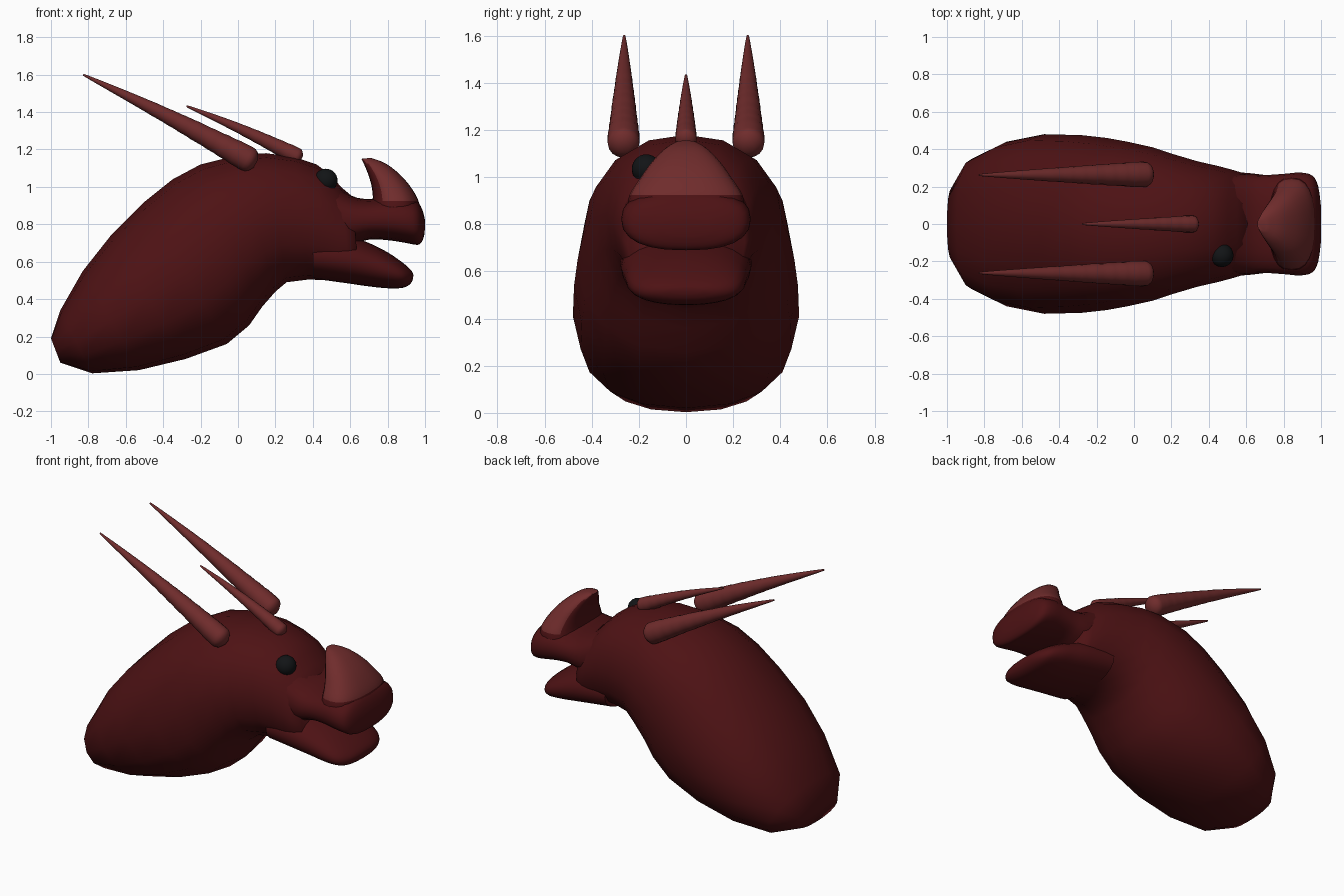
import bpy, bmesh, math
from mathutils import Vector

if "Cube" in bpy.data.objects:
    bpy.data.objects.remove(bpy.data.objects["Cube"])


def material(name, rgb):
    m = bpy.data.materials.new(name)
    m.diffuse_color = (*rgb, 1)
    m.use_nodes = True
    m.node_tree.nodes["Principled BSDF"].inputs["Base Color"].default_value = m.diffuse_color
    return m


SKIN = material("dark red skin", (0.075, 0.006, 0.007))
HORN = material("pale red horn", (0.16, 0.025, 0.025))
EYE = material("black eye", (0.006, 0.007, 0.008))


def smooth_path(rows, steps):
    """Catmull-Rom resampling of section rows."""
    if steps == 1:
        return rows
    out, n = [], len(rows)
    for i in range(n - 1):
        quad = (rows[max(i - 1, 0)], rows[i], rows[i + 1], rows[min(i + 2, n - 1)])
        for k in range(steps):
            t = k / steps
            out.append([0.5 * (2 * b + (c - a) * t + (2 * a - 5 * b + 4 * c - d) * t * t
                               + (3 * b - a - 3 * c + d) * t ** 3)
                        for a, b, c, d in zip(*quad)])
    return out + [rows[-1]]


def finish(name, bm, mats, angle=50):
    bmesh.ops.recalc_face_normals(bm, faces=bm.faces[:])
    me = bpy.data.meshes.new(name)
    bm.to_mesh(me)
    bm.free()
    for m in mats:
        me.materials.append(m)
    ob = bpy.data.objects.new(name, me)
    bpy.context.collection.objects.link(ob)
    bpy.ops.object.select_all(action='DESELECT')
    ob.select_set(True)
    bpy.context.view_layer.objects.active = ob
    bpy.ops.object.shade_smooth_by_angle(angle=math.radians(angle))
    return ob


def loft(rows, steps=1, sides=16, power=1.0):
    """Rows are: top x, top z, bottom x, bottom z, half width in y."""
    bm = bmesh.new()
    rings = []
    for tx, tz, bx, bz, hw in smooth_path(rows, steps):
        ring = []
        for k in range(sides):
            a = 2 * math.pi * k / sides
            c, s = math.cos(a), math.sin(a)
            u = math.copysign(abs(c) ** power, c) / 2 + 0.5
            y = hw * math.copysign(abs(s) ** power, s)
            ring.append(bm.verts.new((bx + (tx - bx) * u, y, bz + (tz - bz) * u)))
        rings.append(ring)
    for r, q in zip(rings, rings[1:]):
        for k in range(sides):
            j = (k + 1) % sides
            bm.faces.new((r[k], r[j], q[j], q[k]))
    bm.faces.new(rings[0])
    bm.faces.new(rings[-1])
    return bm


# Neck and skull
finish("neck_and_skull", loft([
    (-1.0, .19, -.95, .06, .19), (-.95, .34, -.78, .003, .35),
    (-.83, .55, -.53, .02, .44), (-.68, .74, -.28, .08, .48),
    (-.5, .92, -.06, .16, .475), (-.35, 1.04, .06, .26, .46),
    (-.2, 1.12, .13, .36, .44), (0, 1.17, .2, .44, .41),
    (.15, 1.18, .26, .49, .375), (.3, 1.16, .38, .505, .335),
    (.42, 1.12, .48, .5, .31), (.5, 1.06, .55, .49, .29),
    (.55, 1.0, .6, .485, .275), (.61, .95, .65, .49, .25)],
    power=.9), [SKIN], 70)

# Upper snout
finish("upper_snout", loft([
    (.45, 1.05, .45, .66, .26), (.6, .955, .6, .69, .265),
    (.7, .935, .7, .718, .262), (.8, .945, .8, .715, .268),
    (.88, .945, .9, .70, .275), (.95, .93, .96, .69, .258),
    (.985, .88, .985, .71, .2), (1.0, .82, .998, .75, .1)],
    steps=3, sides=24, power=.8), [SKIN], 70)

# Lower jaw
finish("lower_jaw", loft([
    (.4, .76, .4, .51, .28), (.58, .74, .58, .485, .275),
    (.7, .70, .7, .468, .262), (.8, .65, .8, .458, .25),
    (.88, .595, .88, .46, .22), (.925, .555, .92, .48, .15),
    (.938, .53, .935, .505, .07)],
    steps=3, sides=24, power=.9), [SKIN], 70)

# Nose horn: pale shell in front, skin on its back face and base
bm = loft([
    (.70, .86, .975, .86, .25), (.72, .925, .965, .925, .24),
    (.715, 1.0, .93, .99, .195), (.695, 1.07, .872, 1.06, .145),
    (.672, 1.125, .79, 1.125, .085), (.66, 1.15, .71, 1.155, .035)],
    steps=3, sides=24, power=.8)
bm.normal_update()
bmesh.ops.recalc_face_normals(bm, faces=bm.faces[:])
for f in bm.faces:
    if f.normal.x < -.7 or f.calc_center_median().z < .925:
        f.material_index = 1
finish("nose_horn", bm, [HORN, SKIN])


def spike(name, base, tip, radius, ridges, bow):
    """Tapering ridged horn along a slightly bowed line."""
    base, tip = Vector(base), Vector(tip)
    d = (tip - base).normalized()
    side = Vector((0, 1, 0))
    up = side.cross(d)
    if up.z < 0:
        up = -up
    bm = bmesh.new()
    rings, n, sides = [], 40, 16
    for i in range(-3, n + 1):
        t = max(i, 0) / n
        r = radius * (1 - t) ** .9 + .005
        if i < 0:  # rounded root
            c = base + d * (i / 3 * radius * .8)
            r *= (1 - (i / 3.2) ** 2) ** .5
        else:
            c = base.lerp(tip, t) + up * bow * math.sin(math.pi * t)
            if ridges and t < .6:
                r *= 1 + .05 * ((t * ridges) % 1 - .5)
        rings.append([bm.verts.new(c + (side * math.cos(2 * math.pi * k / sides)
                                        + up * math.sin(2 * math.pi * k / sides)) * r)
                      for k in range(sides)])
    for r, q in zip(rings, rings[1:]):
        for k in range(sides):
            j = (k + 1) % sides
            bm.faces.new((r[k], r[j], q[j], q[k]))
    bm.faces.new(rings[0])
    bm.faces.new(rings[-1])
    finish(name, bm, [HORN])


# Skull horns
for label, s in (("near", -1), ("far", 1)):
    spike(label + "_long_horn", (.05, s * .265, 1.15), (-.828, s * .262, 1.6), .065, 12, .008)
spike("middle_horn", (.31, 0, 1.165), (-.275, 0, 1.432), .042, 10, .008)

# Single eye on the front side
bm = bmesh.new()
bmesh.ops.create_uvsphere(bm, u_segments=24, v_segments=14, radius=.062)
bmesh.ops.translate(bm, verts=bm.verts[:], vec=(.47, -.168, 1.035))
finish("eye", bm, [EYE])
